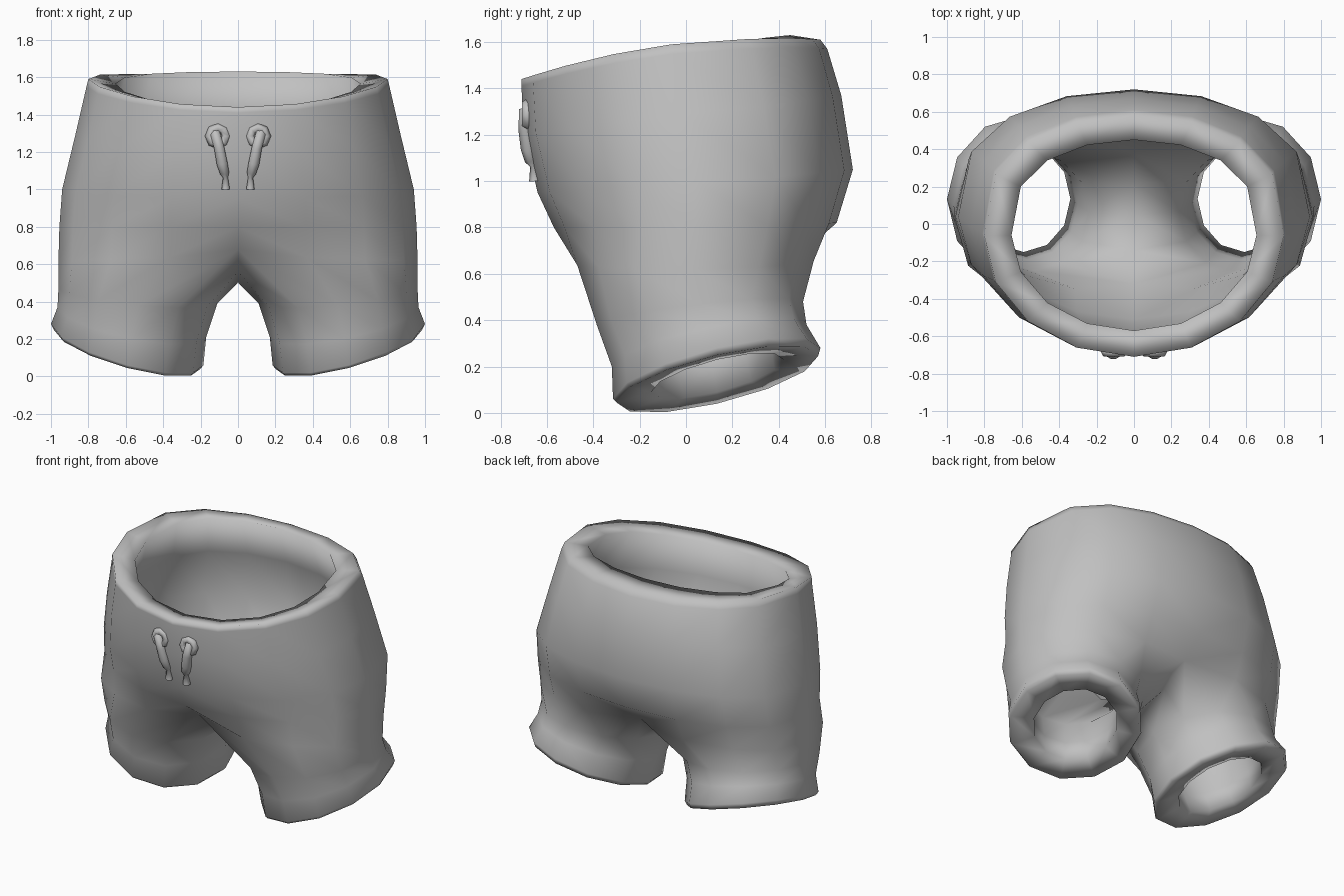
import bpy, bmesh
from math import sin, cos, radians, copysign

cube = bpy.data.objects.get("Cube")
if cube:
    bpy.data.objects.remove(cube)

grey = bpy.data.materials.new("plain grey cloth")
grey.use_nodes = True
grey.diffuse_color = (0.53, 0.53, 0.53, 1)
grey.node_tree.nodes["Principled BSDF"].inputs["Base Color"].default_value = (0.53, 0.53, 0.53, 1)


def finish(obj):
    obj.data.materials.append(grey)
    if obj.type == "MESH":
        for face in obj.data.polygons:
            face.use_smooth = True


def torso_ring(z_front, z_side, z_back, half_width, y_front, y_back, front_power=1.0):
    """Left half of a waist loop, from centre front round to centre back."""
    points = []
    mid, half = (y_back + y_front) / 2, (y_back - y_front) / 2
    for i in range(9):
        a = radians(-90 + 22.5 * i)
        s, c = sin(a), cos(a)
        power = 0.7 if s > 0 else front_power     # fuller seat at the back
        z = z_side + (z_back - z_front) / 2 * s + ((z_back + z_front) / 2 - z_side) * s * s
        points.append((0 if i in (0, 8) else half_width * c,
                       mid + half * copysign(abs(s) ** power, s), z))
    return points


def leg_ring(x0, x1, y0, y1, z, tilt_x, tilt_y):
    """Closed leg loop, higher at the outside and the back."""
    points = []
    for i in range(12):
        a = radians(-120 + 30 * i)
        points.append(((x0 + x1) / 2 + (x1 - x0) / 2 * cos(a),
                       (y0 + y1) / 2 + (y1 - y0) / 2 * sin(a),
                       z + tilt_x * cos(a) + tilt_y * sin(a)))
    return points


bm = bmesh.new()


def add_ring(points):
    return [bm.verts.new(p) for p in points]


def bridge(upper, lower, closed):
    n = len(upper)
    for i in range(n if closed else n - 1):
        j = (i + 1) % n
        bm.faces.new((upper[i], lower[i], lower[j], upper[j]))


def shell(torso_specs, front, seam, back, leg_specs):
    """One wall of the shorts; returns its waist loop and its hem loop."""
    torso = [torso_ring(*spec) for spec in torso_specs]
    torso[-1][0], torso[-1][-1] = front, back
    rings = [add_ring(r) for r in torso]
    for upper, lower in zip(rings, rings[1:]):
        bridge(upper, lower, False)
    legs = [rings[-1] + add_ring(seam)] + [add_ring(leg_ring(*spec)) for spec in leg_specs]
    for upper, lower in zip(legs, legs[1:]):
        bridge(upper, lower, True)
    return rings[0], legs[-1]


# Outer cloth
outer_waist, outer_hem = shell(
    ((1.44, 1.59, 1.61, 0.80, -0.71, 0.58),
     (1.41, 1.55, 1.57, 0.81, -0.71, 0.61),
     (1.20, 1.29, 1.37, 0.87, -0.70, 0.67),
     (0.95, 1.00, 1.05, 0.94, -0.64, 0.72),
     (0.80, 0.80, 0.82, 0.955, -0.57, 0.65),
     (0.64, 0.62, 0.66, 0.96, -0.50, 0.58, 0.75)),
    (0, -0.42, 0.68),
    ((0, 0.30, 0.56), (0, 0.05, 0.50), (0, -0.20, 0.56)),
    (0, 0.49, 0.68),
    ((0.11, 0.96, -0.385, 0.505, 0.43, 0.04, 0.05),
     (0.17, 0.965, -0.32, 0.52, 0.29, 0.08, 0.09),
     (0.185, 1.0, -0.315, 0.58, 0.17, 0.11, 0.11),
     (0.20, 0.985, -0.30, 0.57, 0.145, 0.105, 0.10)))

# Inner lining
inner_waist, inner_hem = shell(
    ((1.43, 1.565, 1.63, 0.655, -0.57, 0.45),
     (1.20, 1.30, 1.37, 0.73, -0.57, 0.53),
     (0.98, 1.00, 1.04, 0.80, -0.51, 0.58),
     (0.68, 0.66, 0.70, 0.82, -0.37, 0.46, 0.75)),
    (0, -0.32, 0.76),
    ((0, 0.22, 0.68), (0, 0.05, 0.64), (0, -0.14, 0.68)),
    (0, 0.38, 0.78),
    ((0.24, 0.83, -0.25, 0.38, 0.45, 0.04, 0.05),
     (0.30, 0.84, -0.19, 0.40, 0.30, 0.06, 0.07),
     (0.34, 0.84, -0.15, 0.42, 0.16, 0.07, 0.07)))

# Waist and hem rims
bridge(inner_waist, outer_waist, False)
bridge(inner_hem, outer_hem, True)
bmesh.ops.recalc_face_normals(bm, faces=bm.faces)
mesh = bpy.data.meshes.new("shorts")
bm.to_mesh(mesh)
bm.free()
shorts = bpy.data.objects.new("shorts", mesh)
bpy.context.collection.objects.link(shorts)
finish(shorts)
mirror = shorts.modifiers.new("mirror", "MIRROR")
mirror.merge_threshold = 0.002

# Drawstring: eyelet and hanging cord on each side
for side, name in ((1, "left"), (-1, "right")):
    bpy.ops.mesh.primitive_torus_add(
        major_segments=8, minor_segments=6, major_radius=0.044, minor_radius=0.026,
        location=(side * 0.107, -0.685, 1.285), rotation=(radians(90), 0, 0))
    eyelet = bpy.context.object
    eyelet.name = name + "_eyelet"
    finish(eyelet)

    # x, y, z, radius from the eyelet to the flared tip
    path = [(0.13, -0.665, 1.305, 0.026), (0.12, -0.695, 1.295, 0.03),
            (0.10, -0.692, 1.22, 0.031), (0.085, -0.68, 1.14, 0.033),
            (0.072, -0.668, 1.09, 0.028), (0.067, -0.658, 1.065, 0.015),
            (0.066, -0.652, 1.0, 0.025)]
    curve = bpy.data.curves.new(name + "_cord", "CURVE")
    curve.dimensions = "3D"
    curve.bevel_depth = 1
    curve.bevel_resolution = 1
    curve.use_fill_caps = True
    spline = curve.splines.new("POLY")
    spline.points.add(len(path) - 1)
    for point, (x, y, z, r) in zip(spline.points, path):
        point.co = (side * x, y, z, 1)
        point.radius = r
    spline.use_smooth = True
    cord = bpy.data.objects.new(name + "_cord", curve)
    bpy.context.collection.objects.link(cord)
    finish(cord)
